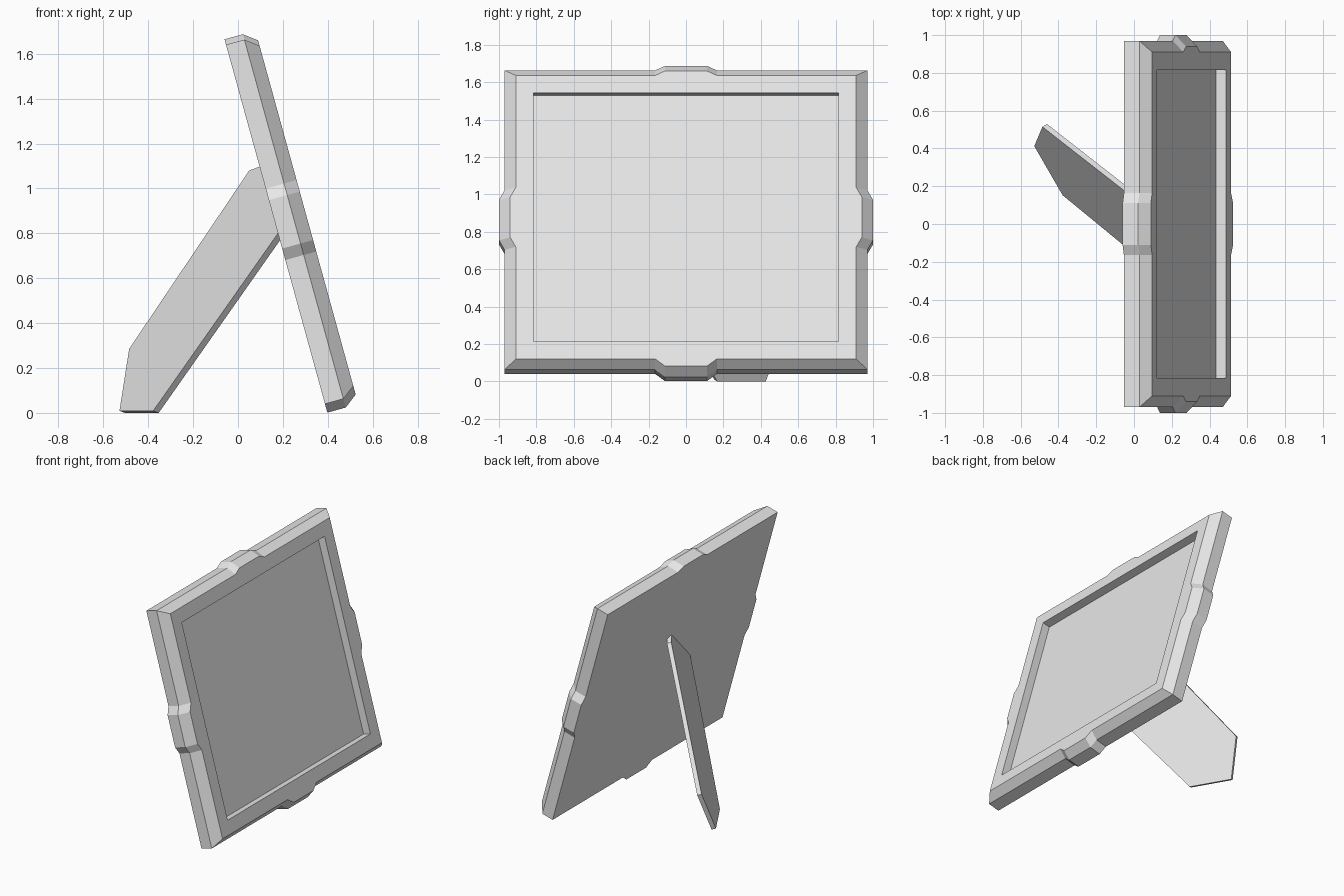
import bpy
import bmesh
from math import radians
from mathutils import Matrix, Vector

cube = bpy.data.objects.get("Cube")
if cube:
    bpy.data.objects.remove(cube, do_unlink=True)

grey = bpy.data.materials.new("light_grey")
grey.use_nodes = True
grey.diffuse_color = (0.8, 0.8, 0.8, 1)
grey.node_tree.nodes["Principled BSDF"].inputs["Base Color"].default_value = (0.8, 0.8, 0.8, 1)


def finish(bm, name):
    bmesh.ops.recalc_face_normals(bm, faces=bm.faces)
    mesh = bpy.data.meshes.new(name)
    bm.to_mesh(mesh)
    bm.free()
    mesh.materials.append(grey)
    obj = bpy.data.objects.new(name, mesh)
    bpy.context.collection.objects.link(obj)
    return obj


BUMPS = (0.04, 0.03, 0.025, 0.03)   # bottom, right, top, left


def outline(half_w, half_h, bump_scale):
    """Rectangle with a tapered bump in the middle of each side."""
    points = []
    for i, bump in enumerate(BUMPS):
        along, out = (half_w, half_h) if i % 2 == 0 else (half_h, half_w)
        turn = Matrix.Rotation(i * radians(90), 2)
        rise = out + bump * bump_scale
        side = [(-along, out), (-0.165, out), (-0.112, rise), (0.112, rise), (0.165, out)]
        points += [turn @ Vector((t, -r)) for t, r in side]
    return points


def add_loop(bm, points, depth):
    return [bm.verts.new((p.x, p.y, depth)) for p in points]


# Frame with chamfered rim and sunken picture panel, built flat
bm = bmesh.new()
loops = [
    add_loop(bm, outline(0.97, 0.83, 1), 0),
    add_loop(bm, outline(0.97, 0.83, 1), 0.085),
    add_loop(bm, outline(0.91, 0.786, 1), 0.143),
    add_loop(bm, outline(0.815, 0.69, 0), 0.143),
    add_loop(bm, outline(0.815, 0.69, 0), 0.086),
]
for low, high in zip(loops, loops[1:]):
    for i in range(len(low)):
        j = (i + 1) % len(low)
        bm.faces.new((low[i], low[j], high[j], high[i]))
bm.faces.new(loops[0][::-1])
bm.faces.new(loops[-1])
frame = finish(bm, "picture_frame")

# Lean the frame back, facing +x
width_axis = Vector((0, 1, 0))
normal = Vector((0.964, 0, 0.2656)).normalized()
up_axis = normal.cross(width_axis)
lean = Matrix((width_axis, up_axis, normal)).transposed().to_4x4()
frame.matrix_world = Matrix.Translation((0.167, 0, 0.84)) @ lean

# Support leg: slanted plate swung out behind the frame
LEG = [(0.05, 1.08), (0.105, 1.10), (0.178, 0.80),
       (-0.378, 0.009), (-0.528, 0.009), (-0.485, 0.285)]
leg_normal = Vector((0.825, 0.476, -0.305)).normalized()
bm = bmesh.new()
verts = [bm.verts.new((x, 0.41 - 1.733 * (x + 0.53) + 0.641 * z, z)) for x, z in LEG]
face = bm.faces.new(verts)
result = bmesh.ops.extrude_face_region(bm, geom=[face], use_keep_orig=True)
moved = [v for v in result["geom"] if isinstance(v, bmesh.types.BMVert)]
bmesh.ops.translate(bm, verts=moved, vec=leg_normal * 0.03)
finish(bm, "support_leg")
